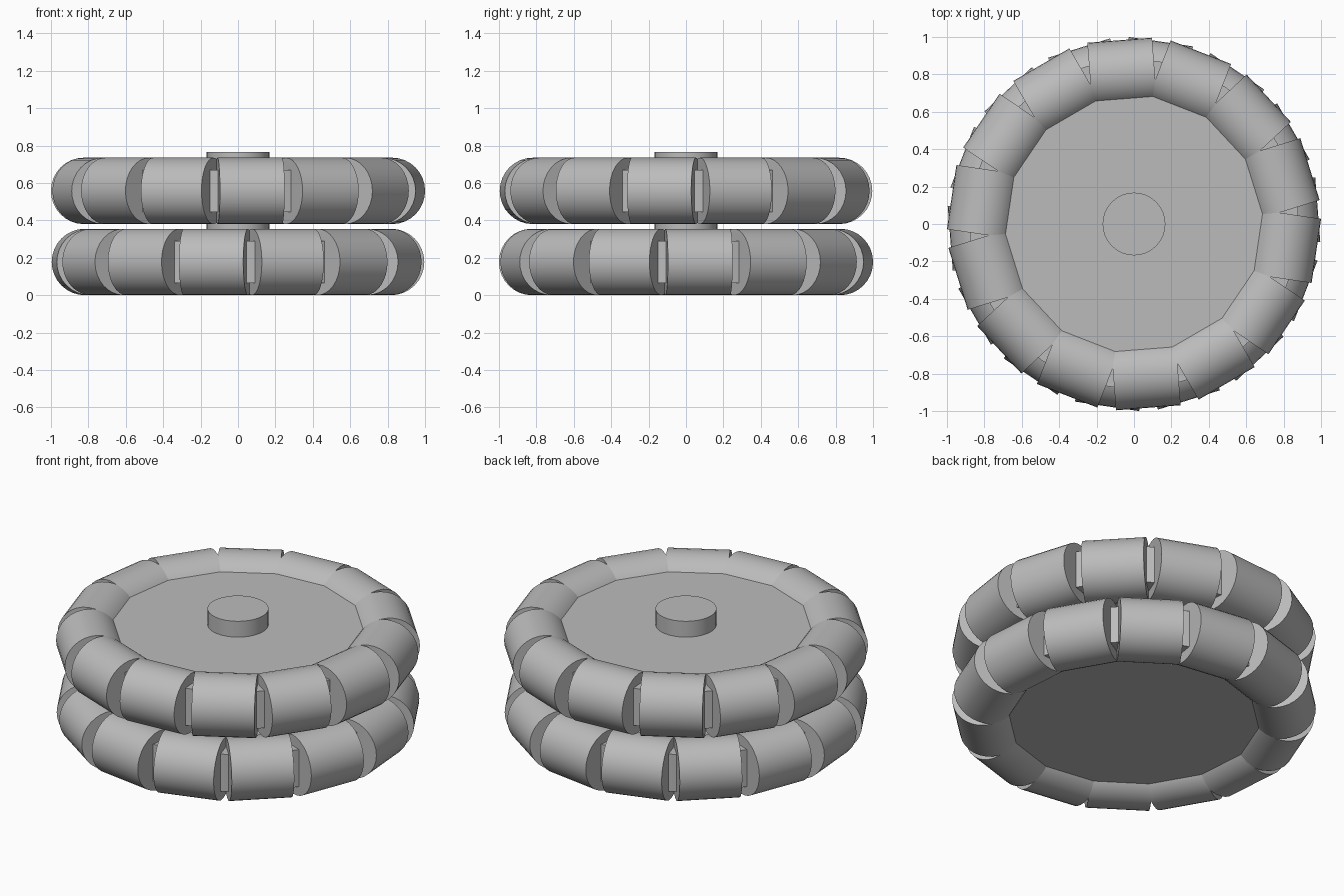
import bpy
import math
from mathutils import Matrix, Vector

cube = bpy.data.objects.get("Cube")
if cube:
    bpy.data.objects.remove(cube, do_unlink=True)

COUNT = 14                      # rollers per wheel
STEP = 2 * math.pi / COUNT
ROLLER_R = 0.1775
ROLLER_LEN = 0.347
RING_R = 0.808                  # roller axis distance from the wheel centre
DISC_R, DISC_H = 0.88, 0.225
HUB_R = 0.168
GAP_ANGLE = math.radians(4.46)  # first gap on the upper wheel

grey = bpy.data.materials.new("plain grey")
grey.use_nodes = True
COLOUR = (0.5, 0.5, 0.5, 1)
grey.diffuse_color = COLOUR
grey.node_tree.nodes["Principled BSDF"].inputs["Base Color"].default_value = COLOUR


def cylinder(name, radius, depth, matrix, sides=32):
    bpy.ops.mesh.primitive_cylinder_add(vertices=sides, radius=radius, depth=depth)
    ob = bpy.context.object
    ob.name = name
    ob.matrix_world = matrix
    ob.data.materials.append(grey)
    bpy.ops.object.shade_smooth_by_angle(angle=math.radians(30))
    return ob


def wheel(label, z, turn):
    # Carrier disc, seen through the gaps between rollers
    cylinder(label + "_disc", DISC_R, DISC_H, Matrix.Translation((0, 0, z)), 64)
    # Hub boss rising from the disc
    low, high = z + DISC_H / 2 - 0.02, z + 0.2085
    cylinder(label + "_hub", HUB_R, high - low,
             Matrix.Translation((0, 0, (low + high) / 2)))
    # Rollers lying along the rim
    for i in range(COUNT):
        spin = Matrix.Rotation(turn + (i + 0.5) * STEP, 4, "Z")
        lay = Matrix.Rotation(math.pi / 2, 4, "X")
        place = spin @ Matrix.Translation(Vector((RING_R, 0, 0))) @ lay
        cylinder(f"{label}_roller_{i + 1}", ROLLER_R, ROLLER_LEN,
                 Matrix.Translation((0, 0, z)) @ place)


# Two stacked wheels, turned half a roller apart
wheel("lower", ROLLER_R, GAP_ANGLE + STEP / 2)
wheel("upper", ROLLER_R + 0.38, GAP_ANGLE)
